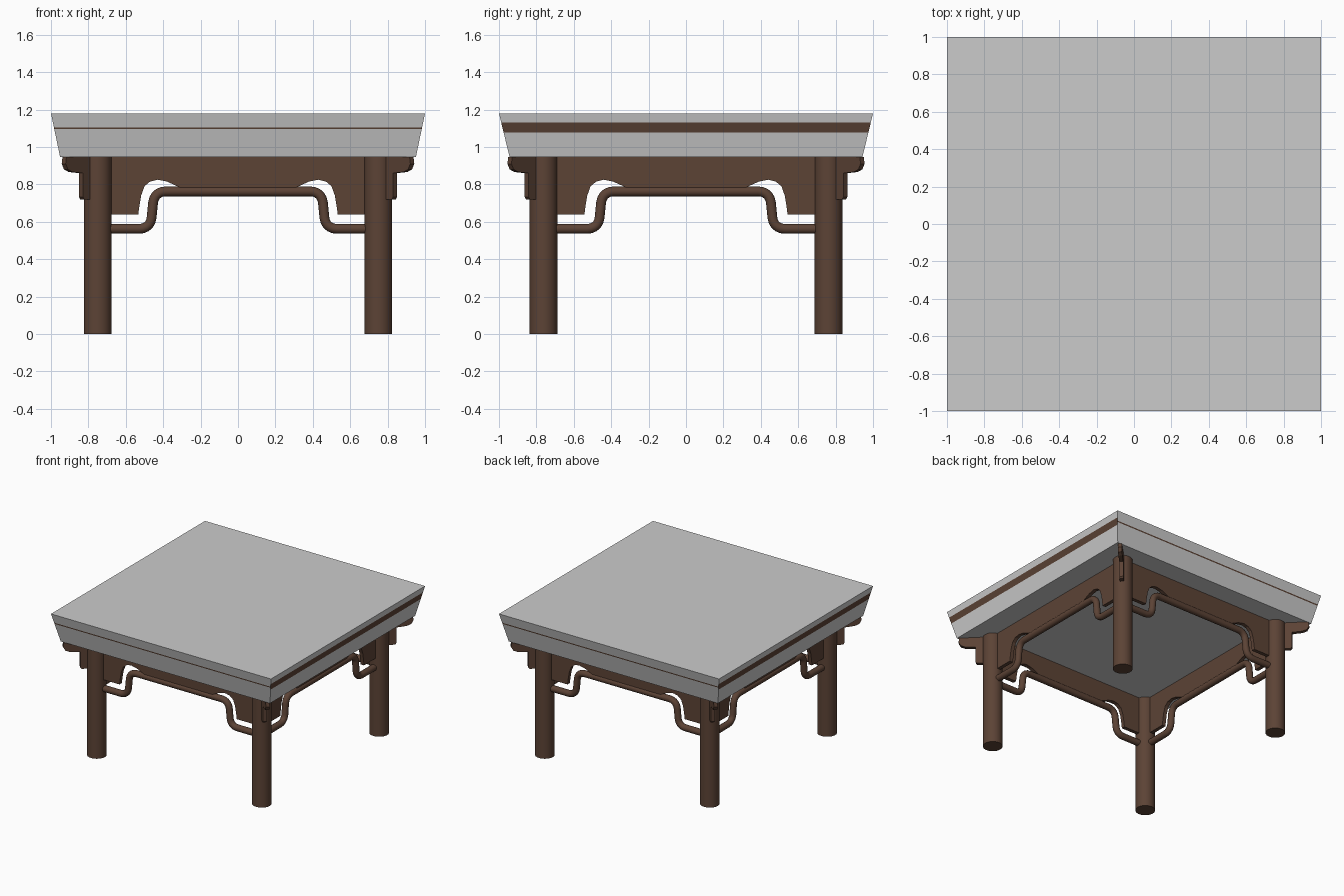
import bpy, bmesh, math
from mathutils import Vector

if "Cube" in bpy.data.objects:
    bpy.data.objects.remove(bpy.data.objects["Cube"])

def material(name, rgb):
    m = bpy.data.materials.new(name)
    m.diffuse_color = (*rgb, 1)
    m.use_nodes = True
    m.node_tree.nodes["Principled BSDF"].inputs["Base Color"].default_value = m.diffuse_color
    return m

GREY = material("pale grey", (0.60, 0.60, 0.60))
BROWN = material("dark brown", (0.107, 0.056, 0.036))
LX, LY, LR = 0.75, 0.762, 0.074      # leg centres and radius
UNDER = 0.945                        # underside of the top

def finish(bm, name, mats, smooth=False):
    bmesh.ops.recalc_face_normals(bm, faces=bm.faces)
    me = bpy.data.meshes.new(name)
    bm.to_mesh(me)
    bm.free()
    ob = bpy.data.objects.new(name, me)
    bpy.context.collection.objects.link(ob)
    for m in mats:
        me.materials.append(m)
    if smooth:
        bpy.ops.object.select_all(action='DESELECT')
        ob.select_set(True)
        bpy.context.view_layer.objects.active = ob
        bpy.ops.object.shade_smooth_by_angle(angle=math.radians(40))
    return ob

def plate(name, points, direction, thick):
    """Flat outline thickened evenly to both sides along direction."""
    d = Vector(direction).normalized() * thick
    bm = bmesh.new()
    f = bm.faces.new([bm.verts.new(Vector(p) - d / 2) for p in points])
    ext = bmesh.ops.extrude_face_region(bm, geom=[f])
    bm.faces.ensure_lookup_table()
    bmesh.ops.translate(bm, vec=d, verts=[v for v in ext['geom'] if isinstance(v, bmesh.types.BMVert)])
    if not any((g.normal - d.normalized()).length > 1e9 for g in bm.faces) and len([g for g in bm.faces if len(g.verts) == len(points)]) < 2:
        bm.faces.new(f.verts)
    finish(bm, name, [BROWN])

def rounded(pts, r, n=5):
    """Round the inner corners of a 2D path."""
    out = [Vector(pts[0])]
    for a, b, c in zip(pts, pts[1:], pts[2:]):
        a, b, c = Vector(a), Vector(b), Vector(c)
        p, q = b + (a - b).normalized() * r, b + (c - b).normalized() * r
        for i in range(n + 1):
            t = i / n
            w = 0.83     # weight that keeps the bend close to a circle
            k = ((1 - t) ** 2, 2 * w * t * (1 - t), t * t)
            out.append((p * k[0] + b * k[1] + q * k[2]) / sum(k))
    return out + [Vector(pts[-1])]

def tube(name, path, place, radius, sides=16):
    bm = bmesh.new()
    rings = []
    for i, p in enumerate(path):
        t = (path[min(i + 1, len(path) - 1)] - path[max(i - 1, 0)]).normalized()
        nrm = Vector((-t.y, t.x))
        ring = []
        for k in range(sides):
            a = 2 * math.pi * k / sides
            q = p + nrm * radius * math.cos(a)
            ring.append(bm.verts.new(place(q.x, q.y, radius * math.sin(a))))
        rings.append(ring)
    for r0, r1 in zip(rings, rings[1:]):
        for k in range(sides):
            j = (k + 1) % sides
            bm.faces.new((r0[k], r0[j], r1[j], r1[k]))
    bm.faces.new(rings[0])
    bm.faces.new(rings[-1])
    finish(bm, name, [BROWN], True)

# Flared table top with stripes: thin on front and back, wide on the sides
bm = bmesh.new()
rings = []
for z in (UNDER, 1.077, 1.095, 1.105, 1.13, 1.18):
    t = (z - UNDER) / (1.18 - UNDER)
    hx, hy = 0.951 + 0.049 * t, 0.943 + 0.057 * t
    rings.append([bm.verts.new((sx * hx, sy * hy, z)) for sx, sy in ((-1, -1), (1, -1), (1, 1), (-1, 1))])
for i, (a, b) in enumerate(zip(rings, rings[1:])):
    for k in range(4):
        f = bm.faces.new((a[k], a[(k + 1) % 4], b[(k + 1) % 4], b[k]))
        f.material_index = int(i == 2 if k % 2 == 0 else 1 <= i <= 3)
bm.faces.new(rings[0])
bm.faces.new(rings[-1])
finish(bm, "table_top", [GREY, BROWN])

# Legs and diagonal corner brackets
bracket = [(0.02, UNDER), (0.178, UNDER), (0.182, 0.91), (0.17, 0.88), (0.145, 0.866),
           (0.09, 0.86), (0.09, 0.732), (0.083, 0.72), (0.02, 0.72)]
for sx in (-1, 1):
    for sy in (-1, 1):
        tag = ("left" if sx < 0 else "right") + ("_front" if sy < 0 else "_back")
        bm = bmesh.new()
        bmesh.ops.create_cone(bm, cap_ends=True, segments=32, radius1=LR, radius2=LR, depth=UNDER + 0.005)
        bmesh.ops.translate(bm, verts=bm.verts, vec=(sx * LX, sy * LY, (UNDER + 0.005) / 2))
        finish(bm, "leg_" + tag, [BROWN], True)
        plate("bracket_" + tag, [(sx * (LX + o), sy * (LY + o), z) for o, z in bracket],
              (-sy, sx, 0), 0.03)

# Aprons with arched cut-outs, and the humped rails below them
arch = [(0.25, 0.775), (0.31, 0.783), (0.34, 0.797), (0.38, 0.815), (0.43, 0.825), (0.47, 0.815),
        (0.50, 0.79), (0.518, 0.74), (0.528, 0.68), (0.533, 0.64)]
rail = [(0.70, 0.562), (0.468, 0.562), (0.448, 0.762)]
for side, s in (("front", -1), ("back", 1), ("left", -1), ("right", 1)):
    if side in ("front", "back"):
        place = lambda u, z, d=0, s=s: (u, s * LY + d, z)
        end, shift, normal = LX, 0, (0, 1, 0)
    else:
        place = lambda u, z, d=0, s=s: (s * LX + d, u, z)
        end, shift, normal = LY, 0.01, (1, 0, 0)
    half = [(u + shift, z) for u, z in arch] + [(end, 0.64), (end, UNDER)]
    outline = half + [(-u, z) for u, z in reversed(half)]
    plate("apron_" + side, [place(u, z) for u, z in outline], normal, 0.03)
    path = rounded(rail + [(-u, z) for u, z in reversed(rail)], 0.06)
    tube("rail_" + side, path, place, 0.026)
